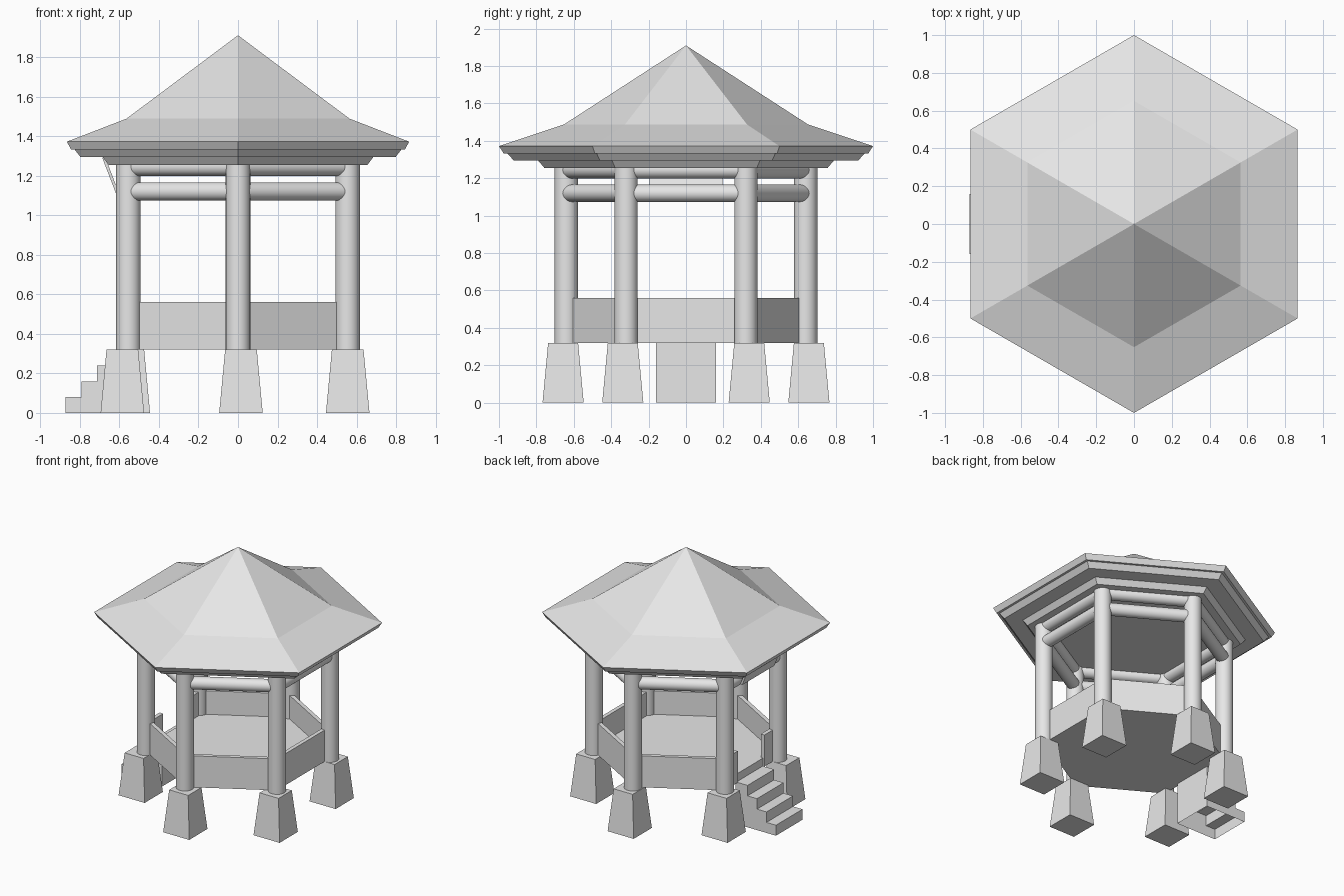
import bpy, bmesh, math
from mathutils import Matrix, Vector

if "Cube" in bpy.data.objects:
    bpy.data.objects.remove(bpy.data.objects["Cube"])

stone = bpy.data.materials.new("light_grey")
stone.use_nodes = True
GREY = (0.8, 0.8, 0.8, 1)
stone.diffuse_color = GREY
stone.node_tree.nodes["Principled BSDF"].inputs["Base Color"].default_value = GREY


def finish(name, bm, smooth=False):
    """Turn a bmesh into a named object."""
    bmesh.ops.recalc_face_normals(bm, faces=bm.faces)
    mesh = bpy.data.meshes.new(name)
    bm.to_mesh(mesh)
    bm.free()
    obj = bpy.data.objects.new(name, mesh)
    bpy.context.collection.objects.link(obj)
    mesh.materials.append(stone)
    if smooth:
        bpy.ops.object.select_all(action="DESELECT")
        obj.select_set(True)
        bpy.context.view_layer.objects.active = obj
        bpy.ops.object.shade_smooth_by_angle(angle=math.radians(40))
    return obj


def hex_corner(i, r, z=0.0):
    a = math.radians(60 * i - 90)
    return Vector((r * math.cos(a), r * math.sin(a), z))


def hex_stack(name, profile):
    """Six-sided solid through (radius, height) rings, closed at both ends."""
    bm = bmesh.new()
    rings = []
    for r, z in profile:
        count = 6 if r > 0 else 1
        rings.append([bm.verts.new(hex_corner(i, r, z)) for i in range(count)])
    for low, high in zip(rings, rings[1:]):
        for i in range(6):
            j = (i + 1) % 6
            if len(high) == 1:
                bm.faces.new((low[i], low[j], high[0]))
            else:
                bm.faces.new((low[i], low[j], high[j], high[i]))
    bm.faces.new(rings[0])
    if len(rings[-1]) > 1:
        bm.faces.new(rings[-1])
    return finish(name, bm)


def rod(name, start, end, radius):
    bm = bmesh.new()
    axis = end - start
    turn = axis.to_track_quat("Z", "Y").to_matrix().to_4x4()
    bmesh.ops.create_cone(bm, cap_ends=True, segments=32, radius1=radius, radius2=radius,
                          depth=axis.length,
                          matrix=Matrix.Translation((start + end) / 2) @ turn)
    return finish(name, bm, smooth=True)


def box(name, size, center, spin=0.0, tilt=0.0):
    bm = bmesh.new()
    place = (Matrix.Rotation(spin, 4, "Z") @ Matrix.Translation(center)
             @ Matrix.Rotation(tilt, 4, "Y"))
    bmesh.ops.create_cube(bm, size=1, matrix=place @ Matrix.Diagonal((*size, 1)))
    return finish(name, bm)


# Roof with flared eave and stepped cornice
hex_stack("roof", [(0.756, 1.254), (0.79, 1.294), (0.92, 1.294), (0.955, 1.333),
                   (0.975, 1.333), (1.0, 1.372), (0.652, 1.488), (0, 1.91)])

# Floor slab
FLOOR, DECK, POST_R = 0.32, 0.38, 0.64
hex_stack("floor", [(0.62, FLOOR), (0.62, DECK)])

# Columns and the two rails between neighbouring columns
for i in range(6):
    rod(f"column_{i}", hex_corner(i, POST_R, FLOOR), hex_corner(i, POST_R, 1.26), 0.062)
    for label, z in (("lower", 1.12), ("upper", 1.245)):
        rod(f"{label}_rail_{i}", hex_corner(i, POST_R, z), hex_corner(i + 1, POST_R, z), 0.046)

# Tapered footings, square to the axes
feet = [(0.015, 0.657), (0.555, 0.338), (-0.57, 0.338)]
for side, label in ((-1, "front"), (1, "back")):
    for n, (x, y) in enumerate(feet):
        if n == 2:
            x += 0.015 * side
        bm = bmesh.new()
        bmesh.ops.create_cube(bm, size=1)
        for v in bm.verts:
            width = 0.16 if v.co.z > 0 else 0.22
            v.co = (x + v.co.x * width, side * y + v.co.y * width, (v.co.z + 0.5) * FLOOR)
        finish(f"{label}_footing_{n}", bm)

# Parapet walls, with a gap on one side for the entrance
APOTHEM, THICK, TALL, GAP = 0.535, 0.03, 0.24, 0.16
mid_z = FLOOR + TALL / 2
for i in range(6):
    spin = math.radians(60 * i)
    if i != 3:
        box(f"wall_{i}", (THICK, 0.62, TALL), (APOTHEM, 0, mid_z), spin)
    else:
        for s in (-1, 1):
            box(f"entrance_wall_{s}", (THICK, 0.31 - GAP, TALL),
                (APOTHEM, s * (0.31 + GAP) / 2, mid_z), spin)

# Entrance stairs: hollow shell, open underneath
STEP, OUTER, INNER = 0.08, -0.872, -0.53
outline = [(OUTER, 0)]
for n in range(4):
    x = OUTER + n * STEP
    outline += [(x, (n + 1) * STEP), (x + STEP if n < 3 else INNER, (n + 1) * STEP)]
outline.append((INNER, 0))
bm = bmesh.new()
near = [bm.verts.new((x, -GAP, z)) for x, z in outline]
far = [bm.verts.new((x, GAP, z)) for x, z in outline]
bm.faces.new(near)
bm.faces.new(far)
for k in range(len(outline) - 1):
    bm.faces.new((near[k], near[k + 1], far[k + 1], far[k]))
finish("stairs", bm)

# Blank tilted board above the entrance
box("entrance_board", (0.015, 0.39, 0.21), (-0.642, 0, 1.195), tilt=math.radians(-21))
